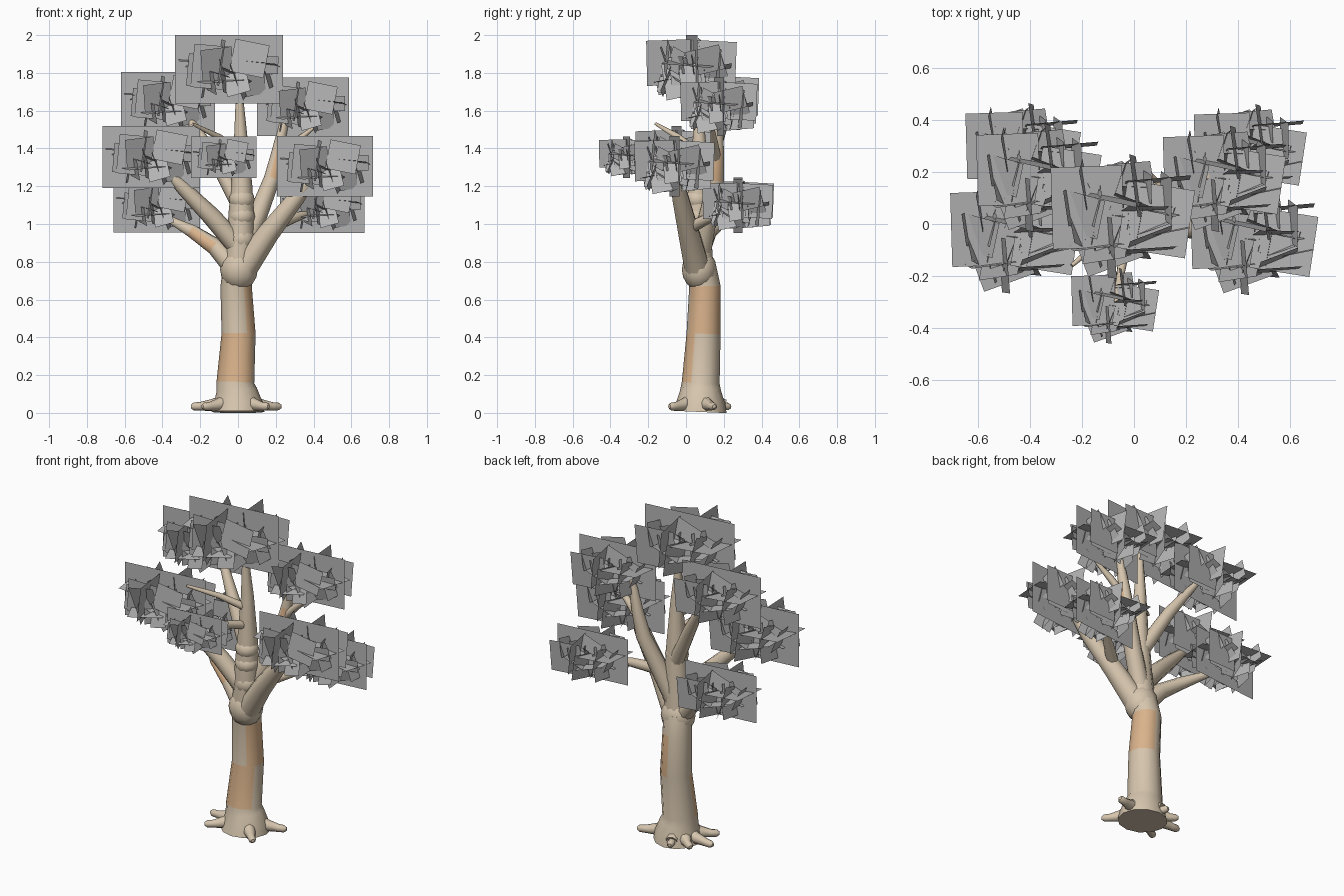
import bpy, bmesh, math, random
from mathutils import Vector, Matrix, Euler

cube = bpy.data.objects.get("Cube")
if cube:
    bpy.data.objects.remove(cube, do_unlink=True)


def material(name, rgb):
    m = bpy.data.materials.new(name)
    m.use_nodes = True
    m.diffuse_color = (*rgb, 1)
    m.node_tree.nodes["Principled BSDF"].inputs["Base Color"].default_value = (*rgb, 1)
    return m


bark = material("pale bark", (0.67, 0.56, 0.42))
bare = material("orange bare wood", (0.70, 0.45, 0.26))
leaf = material("grey leaf", (0.46, 0.46, 0.46))


def add_object(name, bm, mats):
    mesh = bpy.data.meshes.new(name)
    bm.to_mesh(mesh)
    bm.free()
    for m in mats:
        mesh.materials.append(m)
    ob = bpy.data.objects.new(name, mesh)
    bpy.context.collection.objects.link(ob)
    return ob


def smooth(ob, angle=50):
    bpy.ops.object.select_all(action="DESELECT")
    ob.select_set(True)
    bpy.context.view_layer.objects.active = ob
    bpy.ops.object.shade_smooth_by_angle(angle=math.radians(angle))


def limb(name, path, sides=10, patches=()):
    """Tapered tube through (x, y, z, radius) points; patches are (low, high, direction)."""
    bm = bmesh.new()
    pts = [Vector(p[:3]) for p in path]
    rings = []
    for i, p in enumerate(pts):
        along = (pts[min(i + 1, len(pts) - 1)] - pts[max(i - 1, 0)]).normalized()
        turn = Vector((0, 0, 1)).rotation_difference(along)
        ring = []
        for k in range(sides):
            a = math.tau * k / sides
            ring.append(bm.verts.new(p + turn @ Vector((math.cos(a), math.sin(a), 0)) * path[i][3]))
        rings.append(ring)
    for low, high in zip(rings, rings[1:]):
        for k in range(sides):
            n = (k + 1) % sides
            bm.faces.new((low[k], low[n], high[n], high[k]))
    bm.faces.new(rings[0][::-1])
    bm.faces.new(rings[-1])
    bm.normal_update()
    for f in bm.faces:
        z = f.calc_center_median().z
        for low, high, way in patches:
            if low < z < high and f.normal.dot(Vector(way).normalized()) > 0.36:
                f.material_index = 1
    smooth(add_object(name, bm, (bark, bare)))


def knot(name, place, size):
    bm = bmesh.new()
    bmesh.ops.create_uvsphere(bm, u_segments=12, v_segments=8, radius=1,
                              matrix=Matrix.Translation(place) @ Matrix.Diagonal((*size, 1)))
    smooth(add_object(name, bm, (bark,)))


# Trunk with two bare patches, and its knots
limb("trunk", [(0, 0.075, 0.005, 0.14), (0, 0.077, 0.05, 0.13), (-0.008, 0.077, 0.12, 0.108),
               (-0.014, 0.078, 0.16, 0.1), (0.003, 0.093, 0.42, 0.09), (-0.01, 0.1, 0.67, 0.083),
               (0, 0.08, 0.77, 0.08)], 12,
     [(0.16, 0.42, (-0.4, -1, 0)), (0.42, 0.67, (1, 0.25, 0))])
knot("main_fork", (0.005, 0.07, 0.76), (0.1, 0.092, 0.11))

# Roots
for i, (deg, reach) in enumerate([(18, 0.24), (-45, 0.23), (215, 0.23), (176, 0.25), (145, 0.2), (108, 0.17)]):
    c, s = math.cos(math.radians(deg)), math.sin(math.radians(deg))
    limb(f"root_{i + 1}", [(c * r, 0.075 + s * r, z, w) for r, z, w in
                           ((0.06, 0.06, 0.045), (0.13, 0.042, 0.033), (reach - 0.05, 0.035, 0.023),
                            (reach - 0.015, 0.034, 0.021), (reach, 0.034, 0.01))], 8)

# Main limbs
limb("centre_limb", [(0.005, 0.07, 0.78, 0.078), (0.015, 0.065, 0.98, 0.07), (0.017, 0.065, 1.06, 0.067),
                     (0.02, 0.065, 1.2, 0.056), (0.015, 0.07, 1.45, 0.036), (0.005, 0.06, 1.75, 0.014)])
knot("lower_knot", (0.015, 0.06, 0.92), (0.075, 0.07, 0.07))
knot("middle_knot", (0.02, 0.06, 1.04), (0.07, 0.07, 0.06))
knot("upper_knot", (0.02, 0.06, 1.13), (0.068, 0.066, 0.06))
limb("left_front_limb", [(0.03, 0.06, 0.76, 0.07), (0.16, 0.015, 0.95, 0.058),
                         (0.31, -0.03, 1.14, 0.045), (0.45, -0.06, 1.32, 0.016)])
limb("left_back_limb", [(0.02, 0.08, 0.85, 0.055), (0.11, 0.12, 1.06, 0.05), (0.18, 0.16, 1.24, 0.043),
                        (0.215, 0.17, 1.4, 0.032), (0.24, 0.17, 1.52, 0.026), (0.28, 0.185, 1.66, 0.012)], 10,
     [(1.24, 1.4, (1, -0.7, 0))])
limb("right_front_limb", [(0, 0.06, 0.88, 0.055), (-0.14, 0.03, 1.04, 0.05),
                          (-0.29, -0.015, 1.19, 0.038), (-0.44, -0.03, 1.34, 0.014)])
limb("right_low_limb", [(-0.01, 0.07, 0.76, 0.06), (-0.12, 0.09, 0.88, 0.047),
                        (-0.24, 0.13, 0.96, 0.036), (-0.41, 0.25, 1.05, 0.012)], 10,
     [(0.86, 0.98, (-0.3, -1, -0.5))])
limb("right_back_limb", [(0.01, 0.08, 1.1, 0.045), (-0.13, 0.14, 1.36, 0.036),
                         (-0.22, 0.19, 1.5, 0.026), (-0.31, 0.22, 1.62, 0.012)])

# Twigs
limb("left_low_twig", [(0.17, 0.02, 0.98, 0.035), (0.29, 0.12, 1.03, 0.028), (0.41, 0.25, 1.07, 0.012)], 8)
limb("left_upper_twig", [(0.2, 0.165, 1.33, 0.024), (0.3, 0.15, 1.43, 0.02), (0.4, 0.14, 1.51, 0.009)], 8)
limb("front_twig", [(0.01, 0.04, 1.28, 0.026), (-0.04, -0.12, 1.33, 0.02), (-0.07, -0.3, 1.37, 0.01)], 8)
limb("right_upper_twig", [(0.01, 0.06, 1.38, 0.024), (-0.1, -0.04, 1.46, 0.018), (-0.24, -0.16, 1.53, 0.008)], 8)

# One leaf clump of crossing flat cards, one unit wide
random.seed(11)
clump = bmesh.new()
FACING = {"y": Euler((math.pi / 2, 0, 0)), "x": Euler((math.pi / 2, 0, math.pi / 2)), "z": Euler((0, 0, 0))}


def card(facing, centre, wide, tall, tilt):
    turn = Euler([math.radians(a) for a in tilt]).to_matrix() @ FACING[facing].to_matrix()
    corners = [(-1, -1), (1, -1), (1, 1), (-1, 1)]
    clump.faces.new([clump.verts.new(Vector(centre) + turn @ Vector((u * wide / 2, v * tall / 2, 0)))
                     for u, v in corners])


# Large cards
card("y", (0, 0, 0), 1, 0.63, (0, 0, 6))
card("y", (-0.17, -0.2, 0.02), 0.34, 0.4, (4, 5, 8))
card("y", (0.24, 0.24, -0.02), 0.44, 0.42, (-4, 2, 5))
card("x", (-0.08, -0.21, 0.06), 0.41, 0.42, (2, 8, 5))
card("x", (0.1, 0.2, 0.06), 0.42, 0.4, (-3, -6, 8))
card("x", (-0.2, 0.02, -0.08), 0.4, 0.36, (3, 10, -8))
card("z", (-0.23, 0.06, 0.08), 0.48, 0.55, (5, 4, 2))
card("z", (0.23, -0.02, 0.05), 0.46, 0.46, (-5, 5, -9))
card("z", (-0.1, -0.17, -0.1), 0.4, 0.36, (6, -5, 20))

# Small cards, spread evenly over the clump
for i in range(36):
    a = 2.4 * i
    reach = math.sqrt((i + 0.5) / 36)
    card("xyzyx"[i % 5], (0.37 * reach * math.cos(a), 0.29 * reach * math.sin(a), random.uniform(-0.12, 0.1)),
         random.uniform(0.18, 0.34), random.uniform(0.16, 0.36),
         [random.uniform(-24, 24) for _ in range(3)])

# Clumps share one mesh
first = add_object("top_leaves", clump, (leaf,))
for name, place, size in [("top_leaves", (-0.047, 0.03, 1.82), 0.575),
                          ("right_upper_leaves", (-0.37, 0.18, 1.648), 0.5),
                          ("left_upper_leaves", (0.345, 0.175, 1.62), 0.49),
                          ("right_low_leaves", (-0.43, 0.275, 1.1), 0.46),
                          ("left_low_leaves", (0.445, 0.275, 1.095), 0.45),
                          ("left_middle_leaves", (0.46, -0.06, 1.305), 0.51),
                          ("right_middle_leaves", (-0.46, -0.05, 1.355), 0.52),
                          ("front_leaves", (-0.075, -0.315, 1.353), 0.35)]:
    ob = first
    if name != first.name:
        ob = bpy.data.objects.new(name, first.data)
        bpy.context.collection.objects.link(ob)
    ob.location = place
    ob.scale = (size,) * 3
